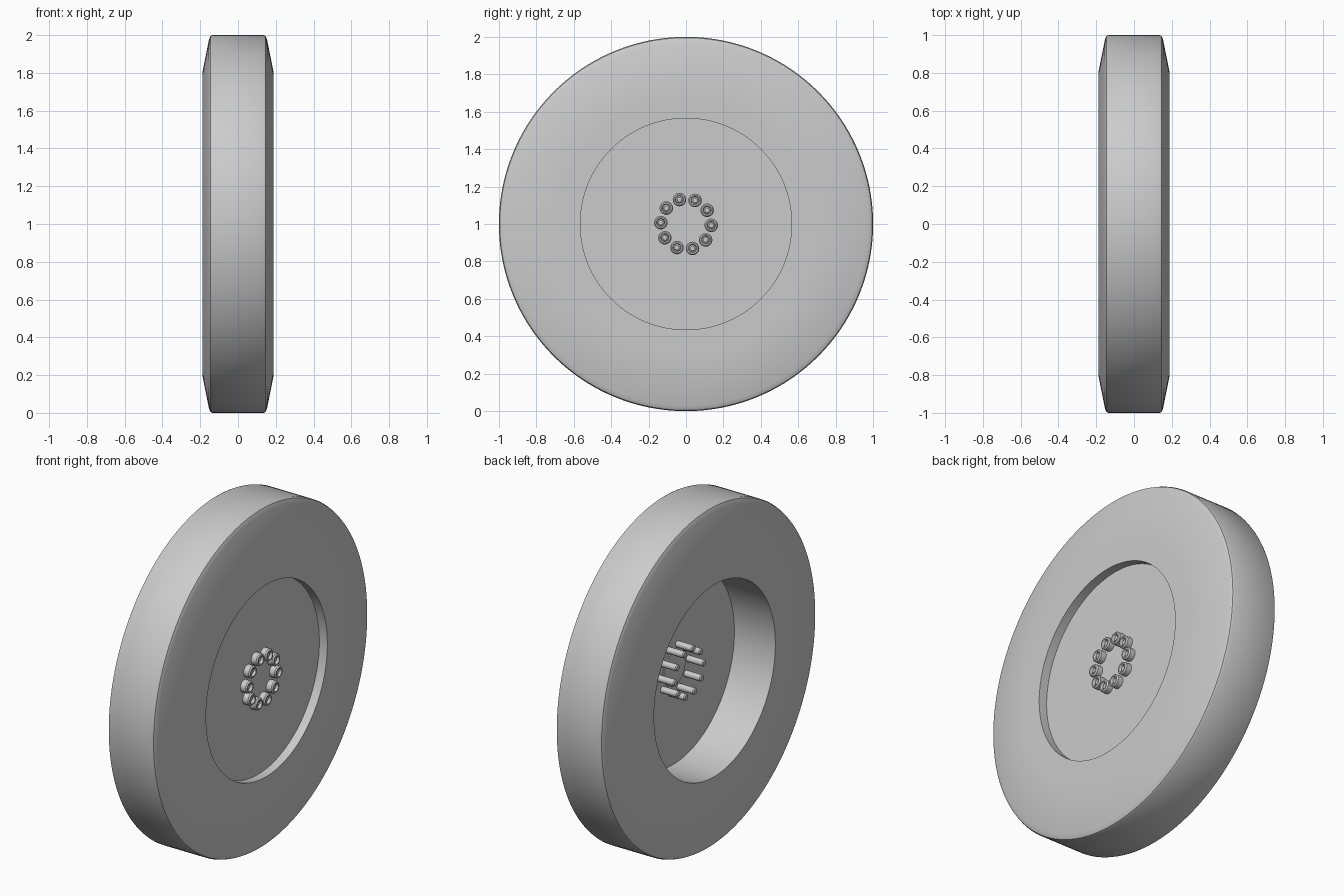
import bpy, bmesh, math
from mathutils import Matrix, Vector

cube = bpy.data.objects.get("Cube")
if cube:
    bpy.data.objects.remove(cube, do_unlink=True)

grey = bpy.data.materials.new("plain_grey")
grey.use_nodes = True
colour = (0.6, 0.6, 0.6, 1)
grey.diffuse_color = colour
grey.node_tree.nodes["Principled BSDF"].inputs["Base Color"].default_value = colour

CENTRE = Vector((0, 0, 1))


def lathe(name, profile, steps, offset=(0, 0, 0), closed=False):
    """Spin (x, radius) points around the x axis."""
    bm = bmesh.new()
    verts = [bm.verts.new((x, 0, r)) for x, r in profile]
    edges = [bm.edges.new(pair) for pair in zip(verts, verts[1:])]
    if closed:
        edges.append(bm.edges.new((verts[-1], verts[0])))
    bmesh.ops.spin(bm, geom=verts + edges, cent=(0, 0, 0), axis=(1, 0, 0),
                   angle=math.tau, steps=steps, use_duplicate=False)
    bmesh.ops.remove_doubles(bm, verts=bm.verts, dist=0.00005)
    bmesh.ops.recalc_face_normals(bm, faces=bm.faces)
    mesh = bpy.data.meshes.new(name)
    bm.to_mesh(mesh)
    bm.free()
    mesh.materials.append(grey)
    obj = bpy.data.objects.new(name, mesh)
    obj.location = CENTRE + Vector(offset)
    bpy.context.collection.objects.link(obj)
    bpy.ops.object.select_all(action='DESELECT')
    obj.select_set(True)
    bpy.context.view_layer.objects.active = obj
    bpy.ops.object.shade_smooth_by_angle(angle=math.radians(35))
    return obj


# Tyre: half profile from bore to tread, mirrored across the wheel
half = [(0.187, 0.565), (0.187, 0.68), (0.187, 0.81), (0.155, 0.97),
        (0.151, 0.985), (0.146, 0.995), (0.135, 1.0)]
lathe("tyre", half + [(-x, r) for x, r in reversed(half)], 160, closed=True)

# Wheel disc set near the outer face, with a low pad on its inner side
lathe("wheel_disc", [(0.135, 0), (0.135, 0.566), (0.08, 0.566), (0.08, 0)], 160)
lathe("hub_pad", [(0.082, 0), (0.082, 0.1), (0.074, 0.1), (0.074, 0)], 48)

# Ring of studs, each with a nut on the outer side
nut = [(0.13, 0.036), (0.168, 0.036), (0.175, 0.030), (0.175, 0.023),
       (0.169, 0.019), (0.13, 0.019)]
stud = [(0.165, 0), (0.165, 0.012), (0.16, 0.019), (-0.022, 0.019),
        (-0.028, 0.014), (-0.028, 0)]
for i in range(10):
    place = Matrix.Rotation(math.radians(36 * i - 3), 3, 'X') @ Vector((0, 0.135, 0))
    lathe(f"nut_{i + 1}", nut, 24, place, closed=True)
    lathe(f"stud_{i + 1}", stud, 24, place)
